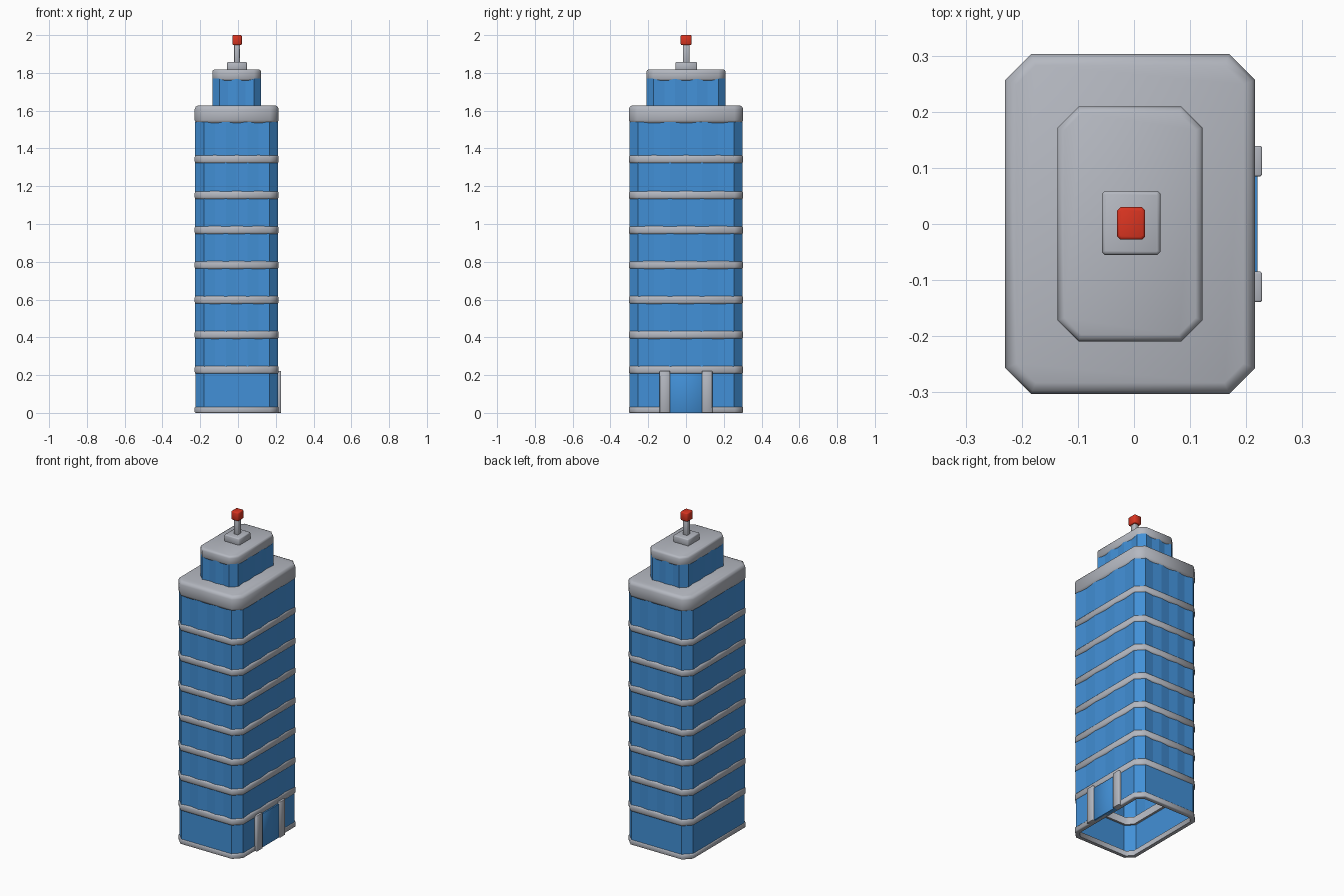
import bpy, bmesh, math

if "Cube" in bpy.data.objects:
    bpy.data.objects.remove(bpy.data.objects["Cube"])


def mat(name, rgb):
    m = bpy.data.materials.new(name)
    m.diffuse_color = (*rgb, 1)
    m.use_nodes = True
    m.node_tree.nodes["Principled BSDF"].inputs["Base Color"].default_value = m.diffuse_color
    return m


BLUE = mat("blue_glass", (0.055, 0.28, 0.68))
GREY = mat("pale_grey", (0.46, 0.48, 0.53))
RED = mat("red_beacon", (0.70, 0.035, 0.015))
CX = -0.007


def outline(hx, hy, ch, nx=1, ny=1, pleat=0.0):
    """Counter-clockwise rectangle with cut corners and optional pleated sides."""
    a, b = hx - ch, hy - ch
    sides = [((-a, -hy), (a, -hy), nx, (0, 1)), ((hx, -b), (hx, b), ny, (-1, 0)),
             ((a, hy), (-a, hy), nx, (0, -1)), ((-hx, b), (-hx, -b), ny, (1, 0))]
    pts = []
    for p, q, n, inward in sides:
        for i in range(n + 1):
            t = i / n
            d = pleat * (i % 2)
            pts.append((p[0] + (q[0] - p[0]) * t + inward[0] * d,
                        p[1] + (q[1] - p[1]) * t + inward[1] * d))
    return pts


def loft(name, loops, m, caps=(False, False), close=False, smooth=None, c=(CX, 0)):
    """Join outlines given as (points, z) into a skin."""
    bm = bmesh.new()
    rows = [[bm.verts.new((x + c[0], y + c[1], z)) for x, y in pts] for pts, z in loops]
    n = len(rows[0])
    pairs = list(zip(rows, rows[1:])) + ([(rows[-1], rows[0])] if close else [])
    for lo, hi in pairs:
        for i in range(n):
            j = (i + 1) % n
            bm.faces.new((lo[i], lo[j], hi[j], hi[i]))
    if caps[0]:
        bm.faces.new(rows[0][::-1])
    if caps[1]:
        bm.faces.new(rows[-1])
    me = bpy.data.meshes.new(name)
    bm.to_mesh(me)
    bm.free()
    me.materials.append(m)
    ob = bpy.data.objects.new(name, me)
    bpy.context.collection.objects.link(ob)
    if smooth:
        bpy.ops.object.select_all(action='DESELECT')
        ob.select_set(True)
        bpy.context.view_layer.objects.active = ob
        bpy.ops.object.shade_smooth_by_angle(angle=math.radians(smooth))
    return ob


def ring(name, hx, hy, ch, z0, z1, r, depth=0.022):
    """Hollow floor band with softened outer edges."""
    o = lambda d: outline(hx - d, hy - d, ch - d * 0.59)
    return loft(name, [(o(depth), z0), (o(r), z0), (o(r * .3), z0 + r * .3), (o(0), z0 + r),
                       (o(0), z1 - r), (o(r * .3), z1 - r * .3), (o(r), z1), (o(depth), z1)],
                GREY, close=True, smooth=50)


def slab(name, hx, hy, ch, z0, z1, r, m=GREY, c=(CX, 0)):
    """Solid block with softened top and bottom edges."""
    o = lambda d: outline(hx - d, hy - d, ch - d * 0.59)
    return loft(name, [(o(r), z0), (o(r * .3), z0 + r * .3), (o(0), z0 + r), (o(0), z1 - r),
                       (o(r * .3), z1 - r * .3), (o(r), z1)],
                m, (True, True), smooth=50, c=c)


HX, HY, CH = 0.2225, 0.303, 0.046

# Floor bands and the pleated glass between them
levels = [0.205, 0.39, 0.575, 0.76, 0.945, 1.13, 1.32]
for i, z in enumerate(levels):
    ring(f"floor_band_{i + 1}", HX, HY, CH, z, z + 0.046, 0.012)
    top = levels[i + 1] if i < 6 else 1.53
    g = outline(HX - 0.003, HY - 0.003, CH, 6, 6, 0.005)
    loft(f"floor_glass_{i + 1}", [(g, z + 0.03), (g, top + 0.01)], BLUE)

# Ground floor walls, open underneath
g = outline(HX - 0.004, HY - 0.004, CH)
loft("ground_floor_glass", [(g, 0.015), (g, 0.22)], BLUE)
ring("base_rim", HX, HY, CH, 0.0, 0.032, 0.006, 0.026)

# Entrance on the right side
slab("entrance_glass", 0.012, 0.09, 0.001, 0.0, 0.208, 0.0005, BLUE, (0.208, 0))
for s, n in ((-1, "front"), (1, "back")):
    slab(f"entrance_pillar_{n}", 0.014, 0.027, 0.003, 0.0, 0.222, 0.003, GREY, (0.2145, s * 0.112))

# Main roof
slab("main_roof", HX, HY, CH, 1.53, 1.628, 0.02)

# Set-back top storey
g = outline(0.129, 0.209, 0.037, 4, 6, 0.006)
loft("top_storey_glass", [(g, 1.62), (g, 1.77)], BLUE)
slab("top_storey_roof", 0.129, 0.209, 0.037, 1.757, 1.818, 0.012)

# Mast and beacon
slab("mast_base", 0.052, 0.057, 0.005, 1.81, 1.858, 0.006, GREY, (-0.005, 0.002))
slab("mast", 0.015, 0.017, 0.003, 1.85, 1.955, 0.002, GREY, (-0.005, 0.001))
slab("beacon", 0.025, 0.029, 0.006, 1.948, 2.0, 0.005, RED, (-0.005, 0.001))
